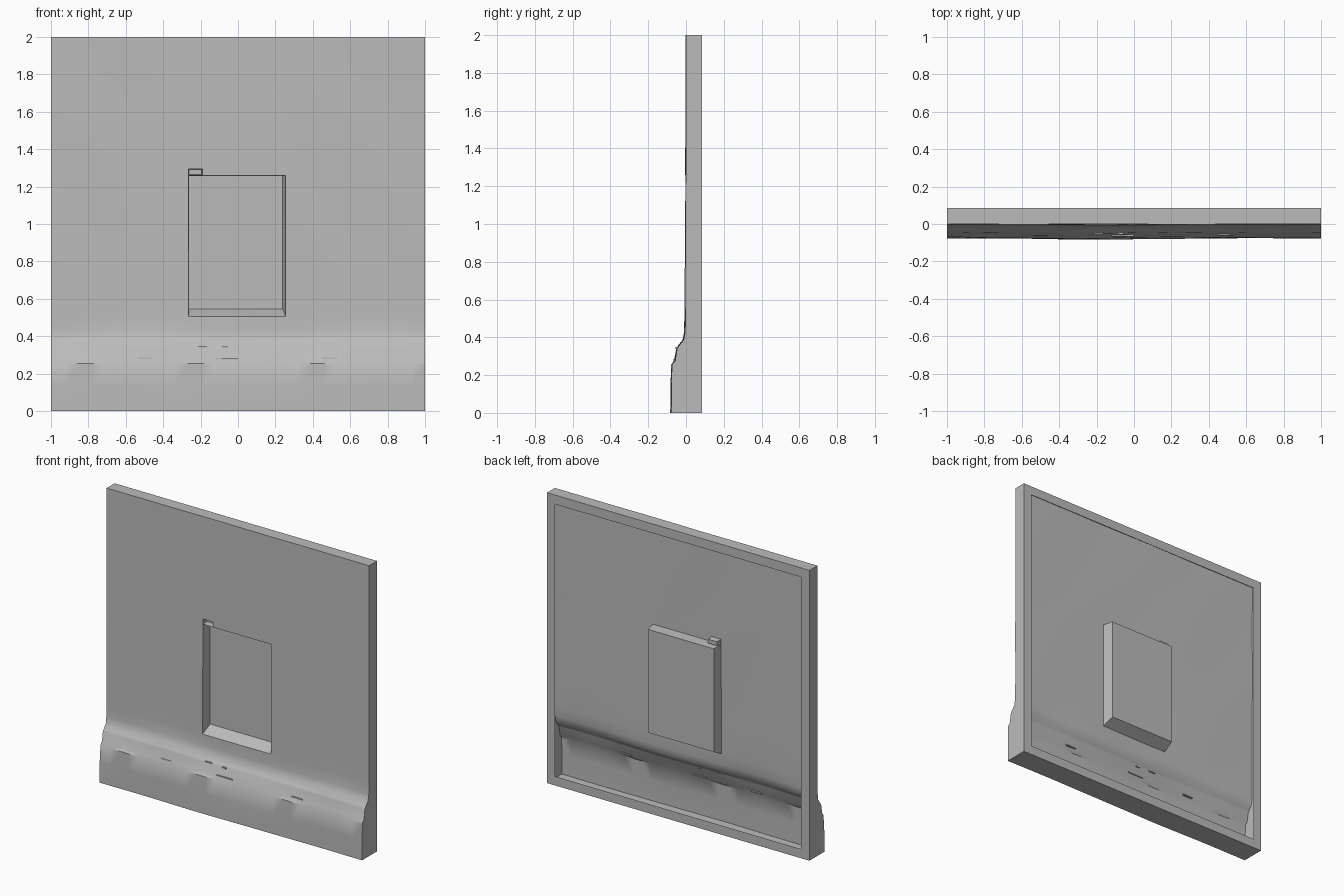
import bpy, bmesh, math

cube = bpy.data.objects.get("Cube")
if cube:
    bpy.data.objects.remove(cube)

plaster = bpy.data.materials.new("plaster_grey")
plaster.use_nodes = True
grey = (0.5, 0.5, 0.5, 1)
plaster.diffuse_color = grey
plaster.node_tree.nodes["Principled BSDF"].inputs["Base Color"].default_value = grey

BACK, RECESS, RIM = 0.085, 0.07, 0.063
X0, X1, Z0, Z1 = -0.265, 0.255, 0.505, 1.26      # window opening
NOTCH_X, NOTCH_Z = -0.19, 1.295

# Wall section (height, depth) from the plinth up to the plain wall
PROFILE = [(0, -.077), (.14, -.077), (.255, -.074), (.275, -.055), (.34, -.047),
           (.355, -.036), (.385, -.011), (.43, -.005), (.55, -.003), (2, -.001)]


def wall_depth(x, z):
    """Section depth plus gentle unevenness in the plaster."""
    zz = z + 0.008 * math.sin(5 * x + 1) * (0.2 < z < 0.45)
    for (za, ya), (zb, yb) in zip(PROFILE, PROFILE[1:]):
        if zz <= zb:
            y = ya + (yb - ya) * (zz - za) / (zb - za)
            break
    else:
        y = PROFILE[-1][1]
    bulge = 0.006 * math.exp(-((x + .2) / .35) ** 2) * (1 - z / 2)
    return y - bulge - 0.0015 * math.sin(7 * x + 3 * z) * math.sin(4 * z + 2 * x)


def finish(bm, name):
    mesh = bpy.data.meshes.new(name)
    bm.to_mesh(mesh)
    bm.free()
    obj = bpy.data.objects.new(name, mesh)
    bpy.context.collection.objects.link(obj)
    mesh.materials.append(plaster)
    bpy.ops.object.select_all(action='DESELECT')
    obj.select_set(True)
    bpy.context.view_layer.objects.active = obj
    bpy.ops.object.shade_smooth_by_angle(angle=math.radians(35))
    return obj


def steps(fixed, pitch):
    """Grid lines through every fixed value, filled in at about the pitch."""
    lines = [fixed[0]]
    for a, b in zip(fixed, fixed[1:]):
        n = max(1, round((b - a) / pitch))
        lines += [a + (b - a) * (i + 1) / n for i in range(n)]
    return lines


# Wall front surface
xs = steps([-1, X0, NOTCH_X, X1, 1], 0.07)
zs = steps([0, .14, .255, .275, .34, .355, .385, .43, Z0, Z1, NOTCH_Z, 2], 0.1)
bm = bmesh.new()
grid = [[bm.verts.new((x, wall_depth(x, z), z)) for x in xs] for z in zs]
for low, high in zip(grid, grid[1:]):
    for i in range(len(xs) - 1):
        bm.faces.new((low[i], low[i + 1], high[i + 1], high[i]))

# Side walls, then the flat rim round the open back
edges = [e for e in bm.edges if e.is_boundary]
for stage in ("side", "rim"):
    new = bmesh.ops.extrude_edge_only(bm, edges=edges)["geom"]
    edges = [g for g in new if isinstance(g, bmesh.types.BMEdge)]
    for v in (g for g in new if isinstance(g, bmesh.types.BMVert)):
        v.co.y = BACK
        if stage == "rim":
            v.co.x = max(RIM - 1, min(1 - RIM, v.co.x))
            v.co.z = max(RIM, min(2 - RIM, v.co.z))
bmesh.ops.remove_doubles(bm, verts=bm.verts[:], dist=1e-5)


def press_in(xa, xb, za, zb, depth, sill, jamb):
    """Push a rectangle of the wall back, with a sloping sill and splayed jambs."""
    faces = []
    for f in bm.faces:
        c = f.calc_center_median()
        if xa < c.x < xb and za < c.z < zb and c.y < BACK / 2:
            faces.append(f)
    bmesh.ops.inset_region(bm, faces=faces, thickness=0.004, use_even_offset=True)
    for v in {v for f in faces for v in f.verts}:
        v.co.y = depth
        if v.co.z < za + 0.01:
            v.co.z += sill
        if v.co.x > xb - 0.01:
            v.co.x -= jamb


# Window recess and the small notch over its corner
press_in(X0, X1, Z0, Z1, RECESS, 0.036, 0.012)
press_in(X0, NOTCH_X, Z1, NOTCH_Z, 0.035, 0, 0)
bmesh.ops.recalc_face_normals(bm, faces=bm.faces[:])
finish(bm, "wall_panel")

# Small chipped lips along the plinth ledge
for i, (x, z, w) in enumerate([(-.5, .283, .075), (-.06, .28, .12), (.49, .283, .08),
                               (-.19, .345, .05), (-.07, .34, .03)]):
    bm = bmesh.new()
    bmesh.ops.create_cube(bm, size=1)
    bmesh.ops.scale(bm, vec=(w, 0.014, 0.008), verts=bm.verts)
    bmesh.ops.translate(bm, vec=(x, wall_depth(x, z), z), verts=bm.verts)
    finish(bm, f"ledge_chip_{i + 1}")
